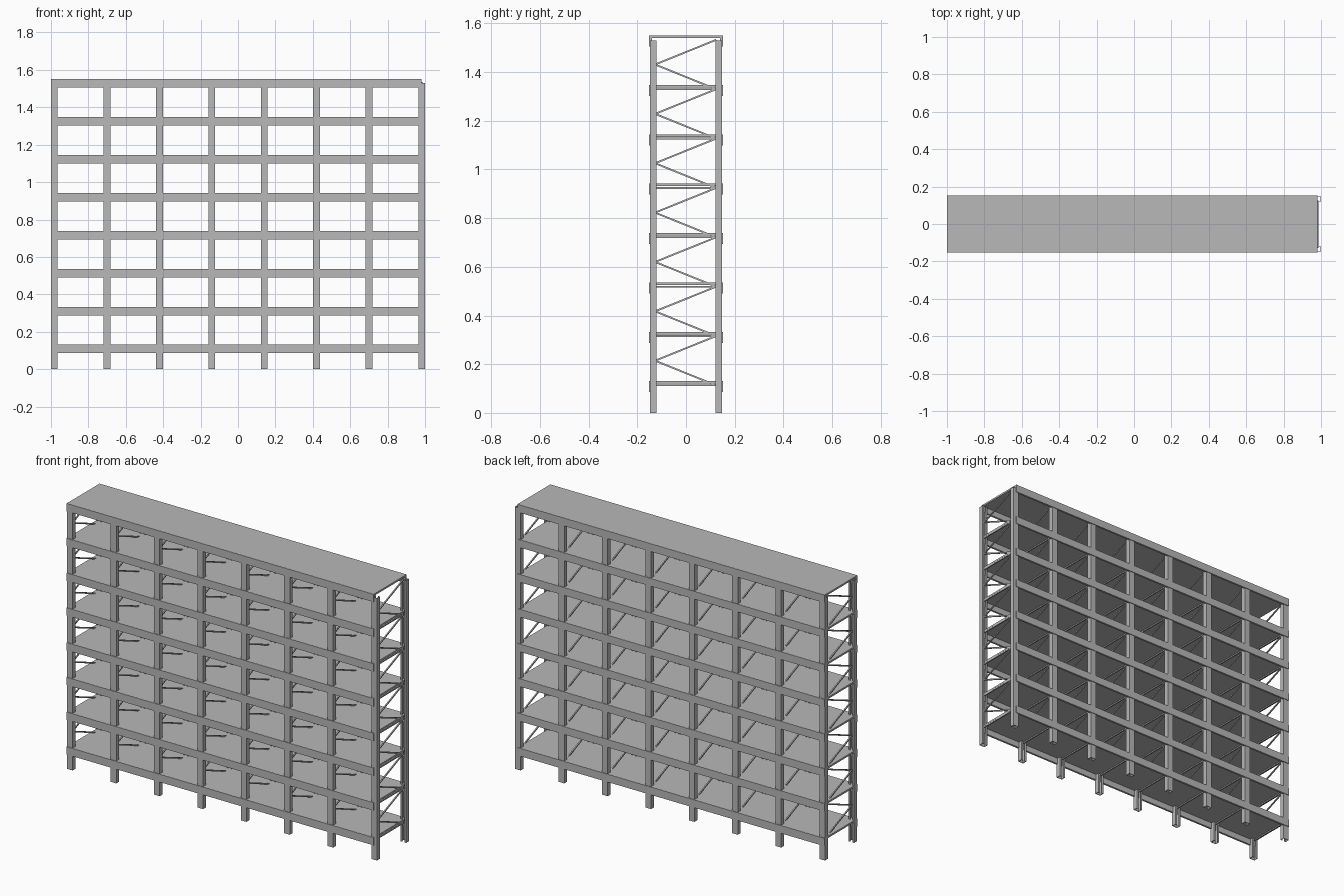
import bpy, bmesh, math
from mathutils import Matrix, Vector

cube = bpy.data.objects.get("Cube")
if cube:
    bpy.data.objects.remove(cube, do_unlink=True)

steel = bpy.data.materials.new("grey steel")
steel.use_nodes = True
GREY = (0.48, 0.48, 0.48, 1)
steel.diffuse_color = GREY
steel.node_tree.nodes["Principled BSDF"].inputs["Base Color"].default_value = GREY

# Main layout
LEVELS = [0.13 + 0.2028 * i for i in range(8)]
POSTS = [-0.982, -0.70, -0.42, -0.14, 0.14, 0.42, 0.70, 0.982]
DEPTH = 0.152
POST_TOP = 1.53
X0, X1 = -1.0, 0.982


def add_object(name, bm):
    bmesh.ops.recalc_face_normals(bm, faces=bm.faces)
    mesh = bpy.data.meshes.new(name)
    bm.to_mesh(mesh)
    bm.free()
    mesh.materials.append(steel)
    obj = bpy.data.objects.new(name, mesh)
    bpy.context.collection.objects.link(obj)
    return obj


def box(bm, lo, hi):
    lo, hi = Vector(lo), Vector(hi)
    mat = Matrix.Translation((lo + hi) / 2) @ Matrix.Diagonal((*(hi - lo), 1))
    bmesh.ops.create_cube(bm, size=1, matrix=mat)


def bar(bm, a, b, size):
    a, b = Vector(a), Vector(b)
    rot = (b - a).to_track_quat('Z', 'Y').to_matrix().to_4x4()
    mat = Matrix.Translation((a + b) / 2) @ rot
    mat = mat @ Matrix.Diagonal((size, size, (b - a).length, 1))
    bmesh.ops.create_cube(bm, size=1, matrix=mat)


def channel_post(bm, x, side):
    """Lipped channel, its open side facing the middle of the rack."""
    w, outer, inner, t, lip = 0.018, 0.148, 0.121, 0.003, 0.011
    half = [(w, outer), (w, inner), (w - lip, inner),
            (w - lip, inner + t), (w - t, inner + t), (w - t, outer - t)]
    outline = half + [(-px, py) for px, py in reversed(half)]
    verts = [bm.verts.new((x + px, side * py, 0)) for px, py in outline]
    face = bm.faces.new(verts)
    top = bmesh.ops.extrude_face_region(bm, geom=[face])["geom"]
    bmesh.ops.translate(bm, vec=(0, 0, POST_TOP),
                        verts=[v for v in top if isinstance(v, bmesh.types.BMVert)])


# Upright posts, front and back rows
for row, side in (("front", -1), ("back", 1)):
    bm = bmesh.new()
    for x in POSTS:
        channel_post(bm, x, side)
    add_object(row + "_posts", bm)

    # Long beams running over the outside of the posts
    bm = bmesh.new()
    for z in LEVELS:
        y0, y1 = sorted((side * DEPTH, side * 0.14))
        box(bm, (X0, y0, z - 0.045), (X1, y1, z))
    add_object(row + "_beams", bm)

# Shelf decks
bm = bmesh.new()
for z in LEVELS:
    box(bm, (X0, -DEPTH + 0.001, z - 0.01), (X1, DEPTH - 0.001, z + 0.0005))
add_object("shelf_decks", bm)

# Cross struts and zigzag diagonals in every end frame
struts, braces = bmesh.new(), bmesh.new()
STEP = LEVELS[1] - LEVELS[0]
for x in POSTS:
    for i, z in enumerate(LEVELS[:-1]):
        node = z - 0.017
        bar(struts, (x, -0.124, node), (x, 0.124, node), 0.007)
        mid = (x, -0.127, node + STEP / 2)
        bar(braces, (x, 0.124, node), mid, 0.007)
        bar(braces, mid, (x, 0.124, node + STEP), 0.007)
add_object("cross_struts", struts)
add_object("diagonal_braces", braces)
